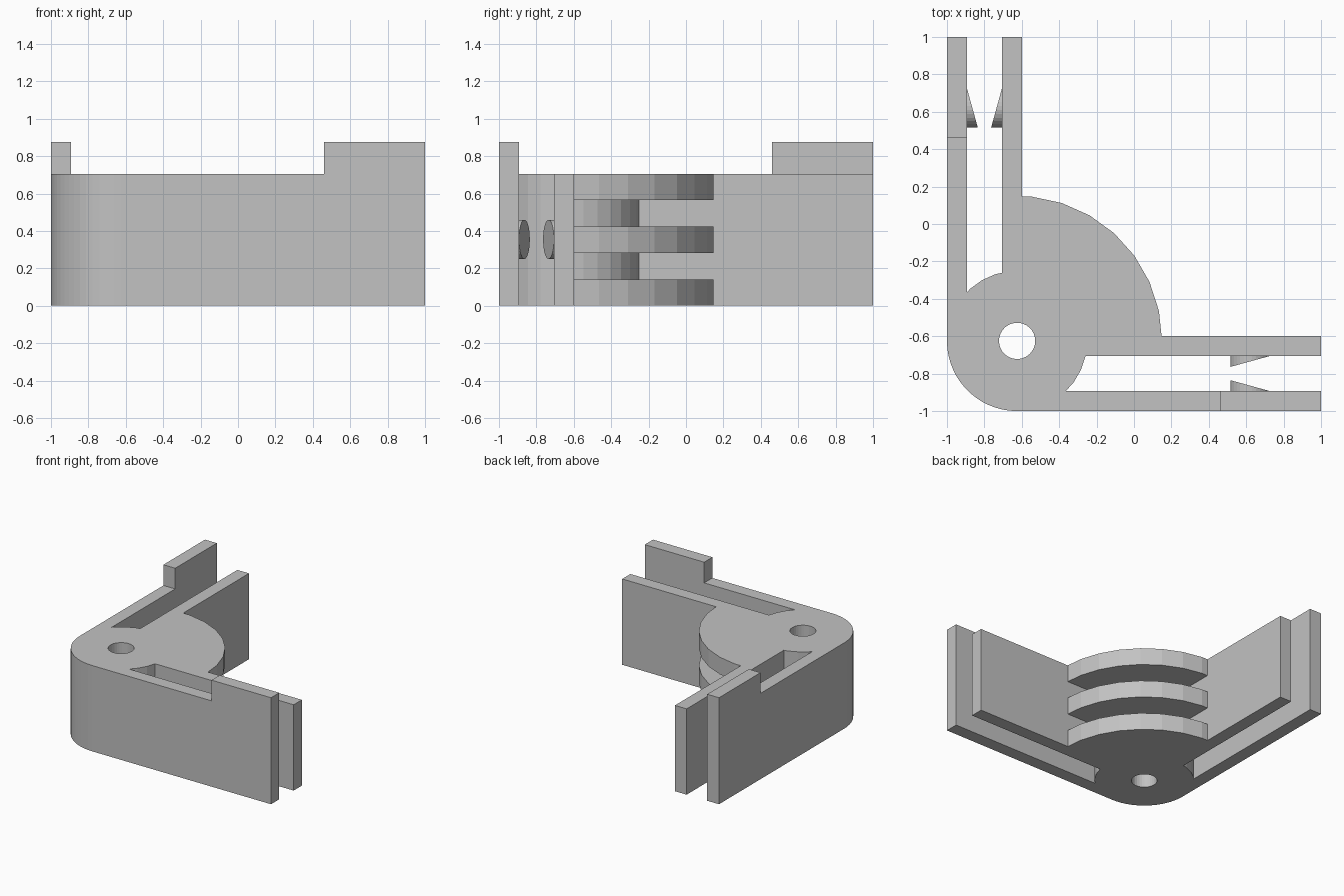
import bpy, bmesh
from math import cos, sin, radians

if "Cube" in bpy.data.objects:
    bpy.data.objects.remove(bpy.data.objects["Cube"], do_unlink=True)

C = -0.625            # pivot centre, same in x and y
R_HUB, R_FIN, R_HOLE = 0.375, 0.775, 0.097
H, H_TAB = 0.705, 0.875
OUT, OUT_IN, IN_OUT, IN = -1.0, -0.893, -0.706, -0.6   # wall faces

grey = bpy.data.materials.new("light grey plastic")
grey.use_nodes = True
colour = (0.54, 0.54, 0.54, 1)
grey.diffuse_color = colour
grey.node_tree.nodes["Principled BSDF"].inputs["Base Color"].default_value = colour


def loft(name, lower, upper):
    """Closed solid between two matching rings of points."""
    bm = bmesh.new()
    a = [bm.verts.new(p) for p in lower]
    b = [bm.verts.new(p) for p in upper]
    bm.faces.new(a)
    bm.faces.new(b)
    for i in range(len(a)):
        j = (i + 1) % len(a)
        bm.faces.new((a[i], a[j], b[j], b[i]))
    bmesh.ops.recalc_face_normals(bm, faces=bm.faces[:])
    mesh = bpy.data.meshes.new(name)
    bm.to_mesh(mesh)
    bm.free()
    mesh.materials.append(grey)
    obj = bpy.data.objects.new(name, mesh)
    bpy.context.collection.objects.link(obj)
    return obj


def prism(name, pts, z0, z1):
    return loft(name, [(x, y, z0) for x, y in pts], [(x, y, z1) for x, y in pts])


def arc(r, start, stop, step):
    return [(C + r * cos(radians(a)), C + r * sin(radians(a)))
            for a in range(start, stop, step)]


def combine(target, part, operation):
    mod = target.modifiers.new(part.name, "BOOLEAN")
    mod.object, mod.operation, mod.solver = part, operation, "EXACT"
    bpy.context.view_layer.objects.active = target
    bpy.ops.object.modifier_apply(modifier=mod.name)
    bpy.data.objects.remove(part, do_unlink=True)


def wall(name, swap, x0, x1, y0, y1, z1):
    pts = [(x0, y0), (x1, y0), (x1, y1), (x0, y1)]
    return prism(name, [(y, x) for x, y in pts] if swap else pts, 0, z1)


def grip(name, swap, face, side):
    """Round peg on a wall, sliced at a slant into a ramp."""
    r, mid, z = 0.105, 0.62, 0.355
    base, top = [], []
    for i in range(30):
        a = radians(12 * i)
        x, h = mid + r * cos(a), z + r * sin(a)
        rise = 0.058 * (mid + r - x) / (2 * r)
        for ring, y in ((base, face - side * 0.02), (top, face + side * rise)):
            ring.append((y, x, h) if swap else (x, y, h))
    return loft(name, base, top)


# Hub with rounded outer corner
bracket = prism("corner_bracket", arc(R_HUB, 0, 360, 12), 0, H)
parts = [prism("rounded_corner", [(C, C)] + arc(R_HUB, 180, 271, 6), 0, H)]

# Three quarter-round fins
fin = [(C, C)] + arc(R_FIN, 0, 85, 12) + [(C, C + R_FIN * cos(radians(6)))]
for i in range(3):
    parts.append(prism("fin", fin, H * 2 * i / 5, H * (2 * i + 1) / 5))

# Two identical arms, each a pair of walls, a raised tab and two grips
for swap, arm in ((False, "right"), (True, "back")):
    parts += [
        wall(arm + "_outer_wall", swap, C, 1, OUT, OUT_IN, H),
        wall(arm + "_tab", swap, 0.46, 1, OUT, OUT_IN, H_TAB),
        wall(arm + "_inner_wall", swap, -0.45, 1, IN_OUT, IN, H),
        grip(arm + "_outer_grip", swap, OUT_IN, 1),
        grip(arm + "_inner_grip", swap, IN_OUT, -1),
    ]

for part in parts:
    combine(bracket, part, "UNION")

# Pivot hole
combine(bracket, prism("hole_cutter", arc(R_HOLE, 0, 360, 12), -0.1, 1), "DIFFERENCE")
